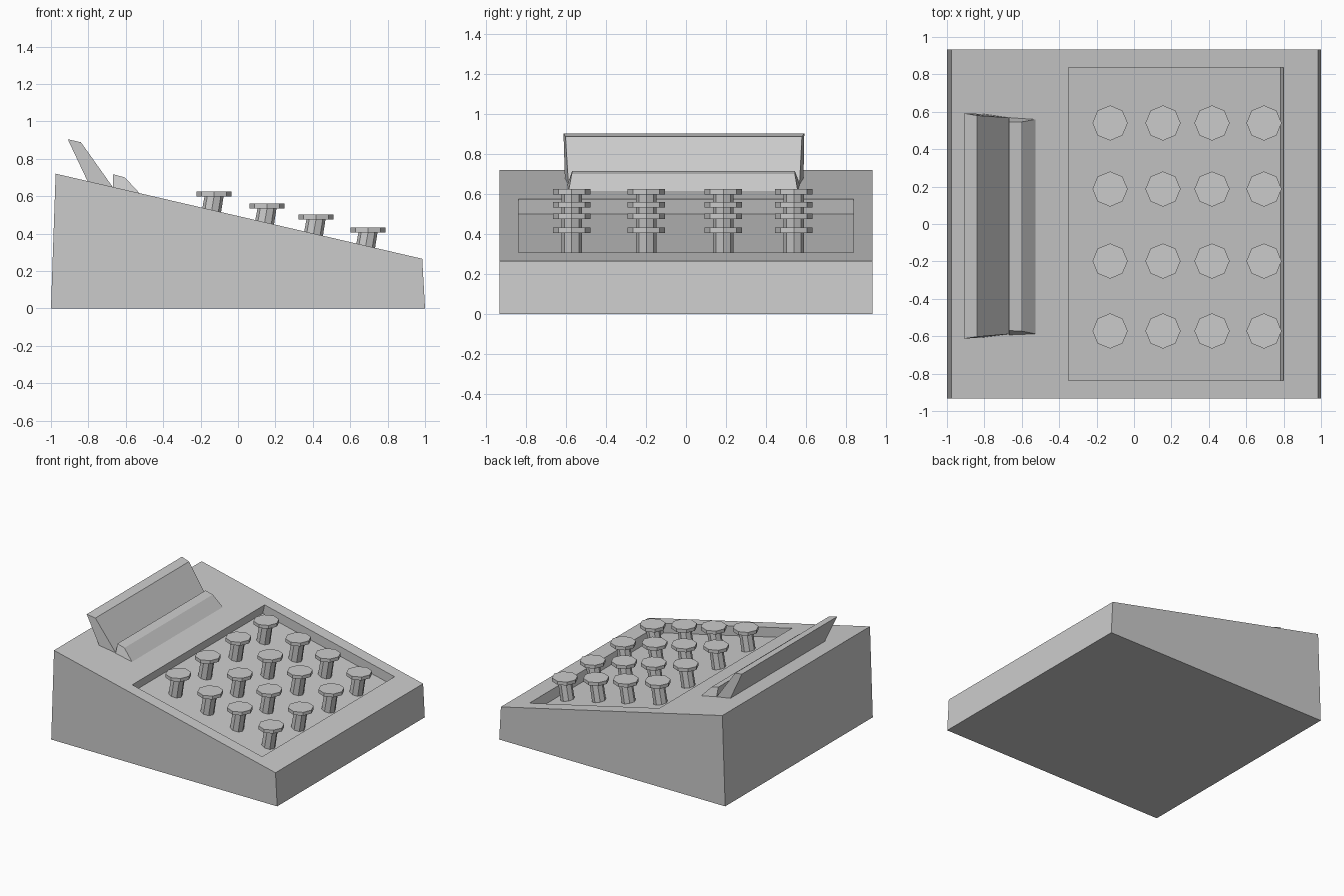
import bpy, bmesh, math
from mathutils import Vector

if "Cube" in bpy.data.objects:
    bpy.data.objects.remove(bpy.data.objects["Cube"])

SLOPE = (0.265 - 0.72) / (0.985 + 0.975)


def deck_z(x):
    return 0.72 + SLOPE * (x + 0.975)


def finish(name, bm):
    bmesh.ops.recalc_face_normals(bm, faces=bm.faces)
    mesh = bpy.data.meshes.new(name)
    bm.to_mesh(mesh)
    bm.free()
    obj = bpy.data.objects.new(name, mesh)
    bpy.context.collection.objects.link(obj)
    return obj


def loft(bm, ring_a, ring_b):
    """Closed solid between two rings with equal point counts."""
    a = [bm.verts.new(p) for p in ring_a]
    b = [bm.verts.new(p) for p in ring_b]
    n = len(a)
    sides = [bm.faces.new((a[i], a[(i + 1) % n], b[(i + 1) % n], b[i])) for i in range(n)]
    bm.faces.new(a[::-1])
    bm.faces.new(b)
    return sides


def octagon(x, y, z, r, tilt=0.0):
    pts = []
    for i in range(8):
        dx, dy = r * math.cos(i * math.pi / 4), r * math.sin(i * math.pi / 4)
        pts.append((x + dx, y + dy, z + tilt * dx))
    return pts


# Wedge body with a recessed key well
profile = [(-1, 0), (1, 0), (0.985, 0.265), (-0.975, 0.72)]
bm = bmesh.new()
sides = loft(bm, [(x, -0.933, z) for x, z in profile], [(x, 0.933, z) for x, z in profile])
deck = sides[2]
bmesh.ops.inset_individual(bm, faces=[deck], thickness=0.1)
for v in deck.verts:
    x = 0.80 if v.co.x > 0 else -0.35
    v.co = (x, math.copysign(0.837, v.co.y), deck_z(x))
normal = Vector((-SLOPE, 0, 1)).normalized()
floor = bmesh.ops.extrude_face_region(bm, geom=[deck])
moved = [g for g in floor["geom"] if isinstance(g, bmesh.types.BMVert)]
bmesh.ops.translate(bm, verts=moved, vec=normal * -0.075)
if deck.is_valid:
    bmesh.ops.delete(bm, geom=[deck], context='FACES_ONLY')
finish("wedge_body", bm)

# Keys: flat octagonal caps on leaning stems
rows = [(-0.128, 0.626), (0.155, 0.561), (0.417, 0.503), (0.695, 0.433)]
for i, (x, top) in enumerate(rows):
    for j, y in enumerate((-0.572, -0.198, 0.187, 0.54)):
        bm = bmesh.new()
        under = top - 0.027
        loft(bm, octagon(x, y, under, 0.094), octagon(x, y, top, 0.094))
        base = deck_z(x) - 0.08
        lean = 0.17 * (under - base)
        loft(bm, octagon(x - lean, y, base, 0.051, SLOPE), octagon(x, y, under, 0.051))
        finish(f"key_{i + 1}_{j + 1}", bm)


# Rest at the back: sloping panel and low front lip, points are x, z, y_left, y_right
def rest_part(name, pts):
    bm = bmesh.new()
    loft(bm, [(x, a, z) for x, z, a, b in pts], [(x, b, z) for x, z, a, b in pts])
    return finish(name, bm)


rest_part("rest_panel", [
    (-0.91, 0.904, -0.613, 0.592), (-0.84, 0.888, -0.603, 0.58),
    (-0.668, 0.646, -0.588, 0.568), (-0.803, 0.677, -0.606, 0.588)])
rest_part("rest_lip", [
    (-0.668, 0.717, -0.570, 0.545), (-0.605, 0.70, -0.572, 0.545),
    (-0.523, 0.612, -0.588, 0.56), (-0.668, 0.645, -0.594, 0.57)])
